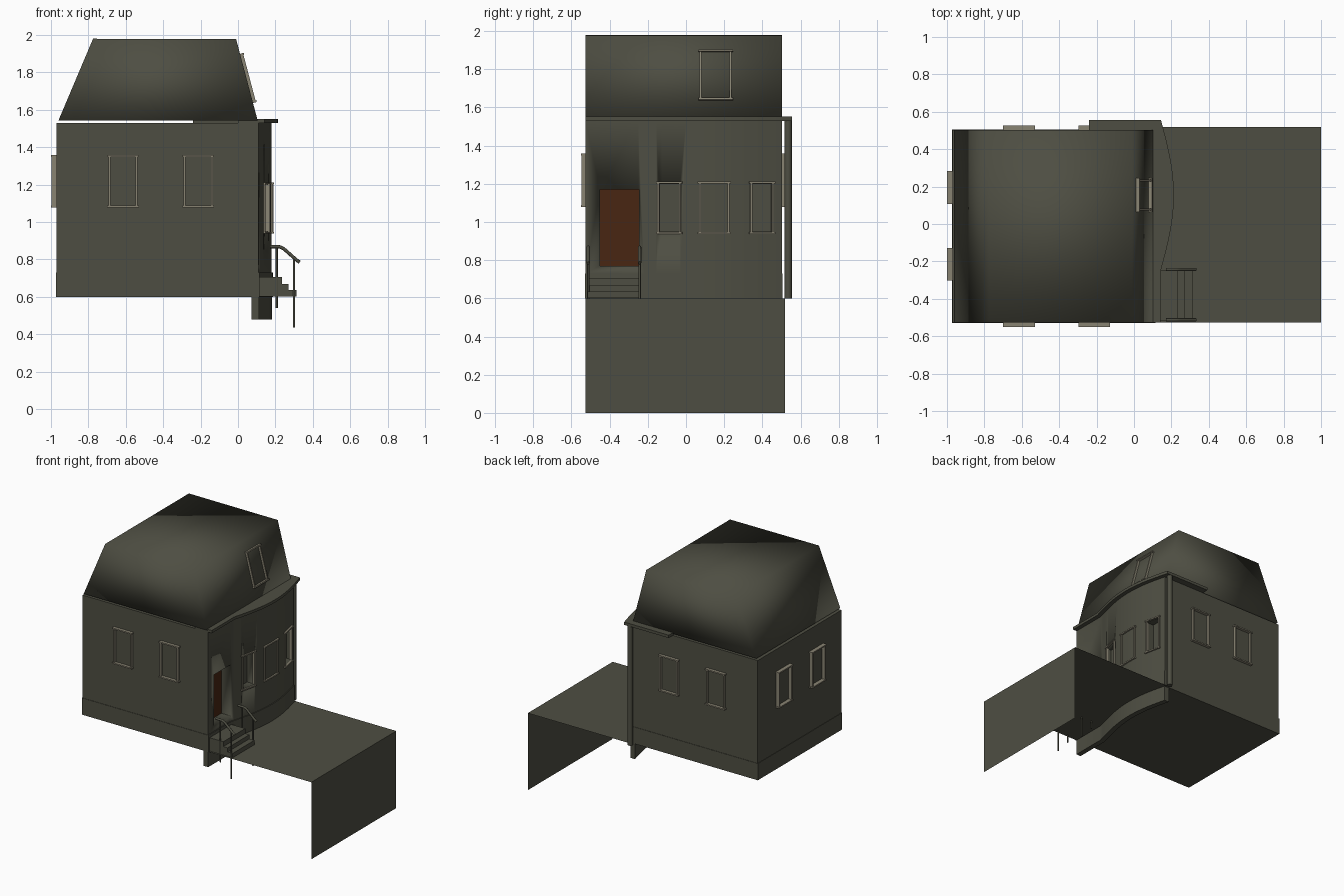
import bpy, bmesh, math
from mathutils import Vector, Matrix

if "Cube" in bpy.data.objects:
    bpy.data.objects.remove(bpy.data.objects["Cube"])


def material(name, rgb):
    m = bpy.data.materials.new(name)
    m.diffuse_color = (*rgb, 1)
    m.use_nodes = True
    m.node_tree.nodes["Principled BSDF"].inputs["Base Color"].default_value = m.diffuse_color
    return m


OLIVE = material("olive grey", (0.076, 0.076, 0.055))
FRAME = material("pale stone", (0.25, 0.23, 0.17))
BROWN = material("door brown", (0.065, 0.019, 0.006))


def finish(name, bm, mat, angle=35):
    bmesh.ops.recalc_face_normals(bm, faces=bm.faces)
    me = bpy.data.meshes.new(name)
    bm.to_mesh(me)
    bm.free()
    me.materials.append(mat)
    ob = bpy.data.objects.new(name, me)
    bpy.context.collection.objects.link(ob)
    bpy.ops.object.select_all(action='DESELECT')
    ob.select_set(True)
    bpy.context.view_layer.objects.active = ob
    bpy.ops.object.shade_smooth_by_angle(angle=math.radians(angle))
    return ob


def add_box(bm, lo, hi, mat=Matrix()):
    lo, hi = Vector(lo), Vector(hi)
    size = hi - lo
    m = mat @ Matrix.Translation((lo + hi) / 2) @ Matrix.Diagonal((*size, 1))
    bmesh.ops.create_cube(bm, size=1, matrix=m)


def box(name, lo, hi, mat):
    bm = bmesh.new()
    add_box(bm, lo, hi)
    return finish(name, bm, mat)


def prism(name, outline, z0, z1, mat):
    bm = bmesh.new()
    face = bm.faces.new([bm.verts.new((x, y, z0)) for x, y in outline])
    top = bmesh.ops.extrude_face_region(bm, geom=[face])
    verts = [v for v in top['geom'] if isinstance(v, bmesh.types.BMVert)]
    bmesh.ops.translate(bm, verts=verts, vec=(0, 0, z1 - z0))
    return finish(name, bm, mat)


def bow(y):
    """Outward bulge of the bowed facade at y."""
    t = (y + 0.25) / 0.81
    return 0.07 * math.sin(math.pi * t) if 0 < t < 1 else 0


def facade(x, y0, y1, n=24):
    ys = [y0] + [-0.25 + (y1 + 0.25) * i / n for i in range(n + 1)]
    return [(x + bow(y), y) for y in ys]


L, F, B = -0.97, -0.527, 0.503      # left, front and back walls

# Walls, plinth and the foundation skirt under the bowed facade
walls = prism("walls", [(L, B), (L, F)] + facade(0.11, F, B), 0.73, 1.53, OLIVE)
prism("plinth", [(L - 0.003, B + 0.003), (L - 0.003, F - 0.003)]
      + facade(0.116, F - 0.003, B + 0.003), 0.60, 0.73, OLIVE)
outer = facade(0.112, F, B)
prism("foundation_skirt", outer + [(x - 0.04, y) for x, y in reversed(outer)],
      0.48, 0.60, OLIVE)

# Recesses for the door and the two side bay windows
for lo, hi in [((0.025, -0.45, 0.77), (0.4, -0.245, 1.17)),
               ((0.10, -0.145, 0.95), (0.4, -0.03, 1.20)),
               ((0.10, 0.34, 0.95), (0.4, 0.455, 1.20))]:
    cutter = box("recess_cutter", lo, hi, OLIVE)
    cutter.hide_render = True
    bpy.context.view_layer.objects.active = walls
    mod = walls.modifiers.new("recess", 'BOOLEAN')
    mod.operation = 'DIFFERENCE'
    mod.solver = 'EXACT'
    mod.object = cutter
    bpy.ops.object.modifier_apply(modifier=mod.name)
    bpy.data.objects.remove(cutter)
box("door", (0.02, -0.45, 0.77), (0.029, -0.245, 1.17), BROWN)

# Mansard roof, softly shaded all over
bm = bmesh.new()
prof = [(-0.96, 1.543), (0.105, 1.543), (-0.01, 1.978), (-0.775, 1.98)]
rings = [[bm.verts.new((x, y, z)) for x, z in prof] for y in (F, B)]
for r in rings:
    bm.faces.new(r)
for i in range(4):
    j = (i + 1) % 4
    bm.faces.new((rings[0][i], rings[0][j], rings[1][j], rings[1][i]))
finish("roof", bm, OLIVE, 180)

# Eave over the facade, returning along the back wall, with its drainpipe
prism("eave", [(0.0, 0.495), (-0.24, 0.495), (-0.24, 0.555), (0.06, 0.555),
               (0.0, 0.495)][1:4] + facade(0.143, F, 0.555)[::-1]
      + [(0.0, F), (0.0, 0.495)], 1.53, 1.552, OLIVE)


def tube(name, points, radius, mat=OLIVE):
    cu = bpy.data.curves.new(name, 'CURVE')
    cu.dimensions = '3D'
    cu.bevel_depth = radius
    cu.bevel_resolution = 2
    cu.use_fill_caps = True
    sp = cu.splines.new('POLY')
    sp.points.add(len(points) - 1)
    for p, co in zip(sp.points, points):
        p.co = (*co, 1)
    cu.materials.append(mat)
    ob = bpy.data.objects.new(name, cu)
    bpy.context.collection.objects.link(ob)


tube("drainpipe", [(0.105, 0.535, 0.60), (0.105, 0.535, 1.54)], 0.02)


# Window frames: two jambs with a wider head and sill
def window(name, centre, normal, w, h, depth=0.024, up=(0, 0, 1)):
    n, u = Vector(normal).normalized(), Vector(up).normalized()
    r = u.cross(n)
    m = Matrix.Translation(centre) @ Matrix((r, u, n)).transposed().to_4x4()
    bm = bmesh.new()
    t, a, b = 0.01, w / 2, h / 2
    for s in (-1, 1):
        x = s * (a - 0.012)
        add_box(bm, (x - t / 2, -b, -0.015), (x + t / 2, b, depth - 0.004), m)
        y = s * (b - t / 2)
        add_box(bm, (-a, y - t / 2, -0.015), (a, y + t / 2, depth), m)
    finish(name, bm, FRAME)


for i, x in enumerate((-0.615, -0.213)):
    window(f"front_window_{i}", (x, F, 1.218), (0, -1, 0), 0.17, 0.28)
    window(f"back_window_{i}", (x, B, 1.218), (0, 1, 0), 0.17, 0.28)
for i, y in enumerate((-0.215, 0.195)):
    window(f"left_window_{i}", (L, y, 1.218), (-1, 0, 0), 0.175, 0.28, 0.03)
for i, (y, w) in enumerate(((-0.0875, 0.14), (0.148, 0.175), (0.398, 0.14))):
    slope = (bow(y + 0.05) - bow(y - 0.05)) / 0.1
    window(f"bay_window_{i}", (0.11 + bow(y), y, 1.075), (1, -slope, 0),
           w, 0.275, 0.012)
window("roof_window", (0.046, 0.155, 1.768), (0.435, 0, 0.115), 0.18, 0.272,
       0.02, (-0.115, 0, 0.435))

# Front steps
bm = bmesh.new()
for x, z0, z1 in ((0.234, 0.668, 0.706), (0.271, 0.636, 0.668), (0.314, 0.602, 0.636)):
    add_box(bm, (0.10, -0.515, z0), (x, -0.245, z1))
finish("steps", bm, OLIVE)

# Handrails with two posts each
for side, y in (("left", -0.512), ("right", -0.243)):
    tube(f"{side}_handrail", [(0.17, y, 0.868), (0.222, y, 0.868), (0.245, y, 0.857),
                              (0.315, y, 0.795), (0.33, y, 0.785)], 0.009)
    for k, (x, z0, z1) in enumerate(((0.207, 0.54, 0.868), (0.299, 0.435, 0.808))):
        tube(f"{side}_rail_post_{k}", [(x, y, z0), (x, y, z1)], 0.006)

# Yard: a thin sheet folded down at its far end
bm = bmesh.new()
rows = [[bm.verts.new((x, y, z)) for y in (F, 0.518)]
        for x, z in ((0.11, 0.6), (1.0, 0.6), (1.0, 0.0))]
for a, b in zip(rows, rows[1:]):
    bm.faces.new((a[0], b[0], b[1], a[1]))
finish("yard", bm, OLIVE)
